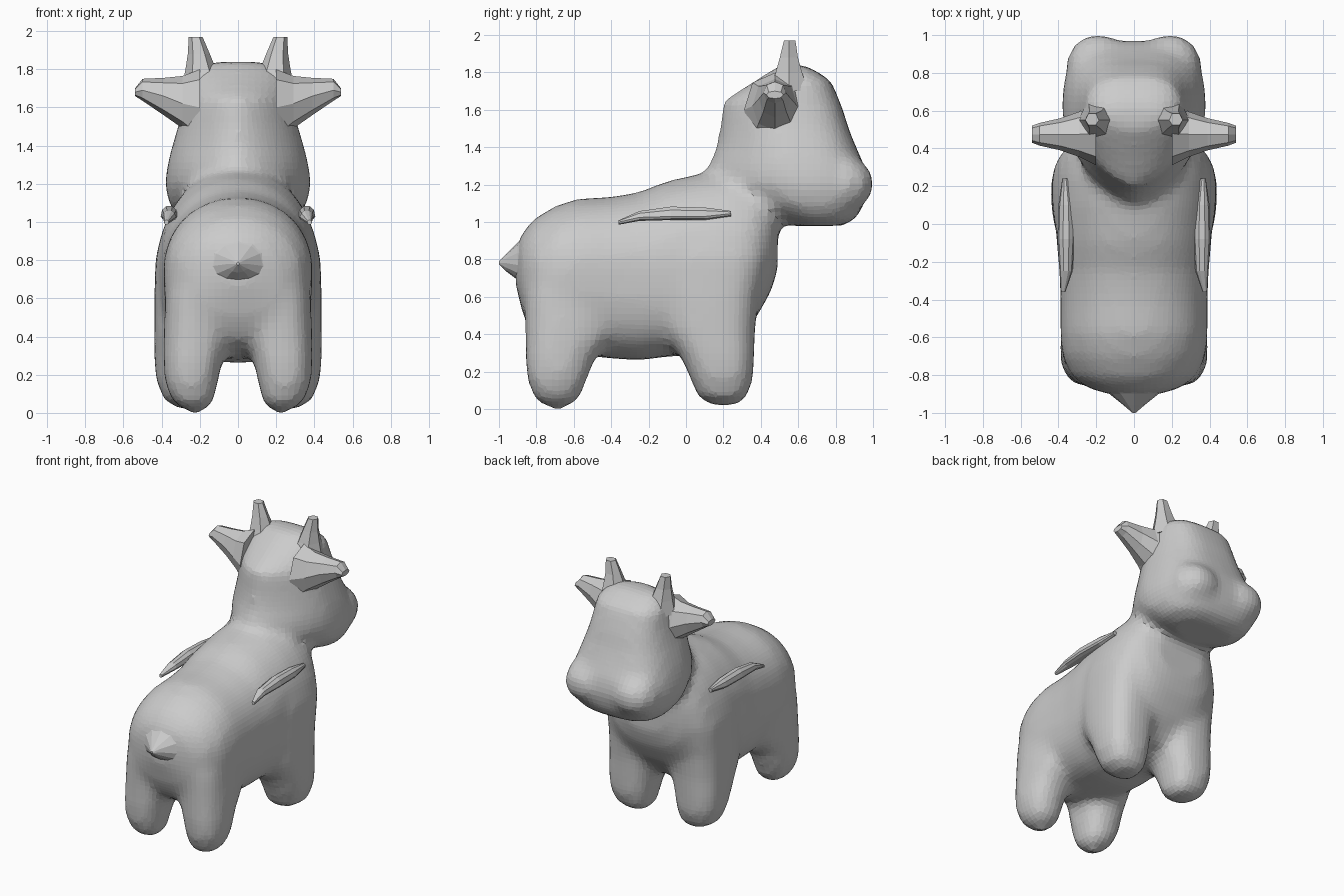
import bpy, bmesh
from math import sin, cos, pi, copysign


def spow(v, p):
    return copysign(abs(v) ** p, v)


def loft(bm, axis, sections, n_lo=2.2, n_hi=2.2, sides=24, side=1):
    """Skin of superellipse rings along an axis.
    Section: (position, centre u, half width u, low v, high v, v where widest)."""
    rings = []
    for t, uc, hu, lo, hi, mid in sections:
        ring = []
        for i in range(sides):
            a = 2 * pi * i / sides
            n = n_hi if sin(a) >= 0 else n_lo
            u = uc + hu * spow(cos(a), 2 / n)
            v = mid + (hi - mid if sin(a) >= 0 else mid - lo) * spow(sin(a), 2 / n)
            x, y, z = {'x': (t, u, v), 'y': (u, t, v), 'z': (u, v, t)}[axis]
            ring.append(bm.verts.new((x * side, y, z)))
        rings.append(ring)
    faces = [bm.faces.new(rings[0]), bm.faces.new(rings[-1])]
    for r, s in zip(rings, rings[1:]):
        for i in range(sides):
            j = (i + 1) % sides
            faces.append(bm.faces.new((r[i], r[j], s[j], s[i])))
    bmesh.ops.recalc_face_normals(bm, faces=faces)


def finish(bm, name):
    me = bpy.data.meshes.new(name)
    bm.to_mesh(me)
    bm.free()
    ob = bpy.data.objects.new(name, me)
    bpy.context.collection.objects.link(ob)
    return ob


def pair(name, axis, sections, **kw):
    bm = bmesh.new()
    loft(bm, axis, sections, **kw)
    ob = finish(bm, name)
    ob.modifiers.new("Mirror", 'MIRROR')
    return ob


# Body, head and legs: overlapping lofts fused into one skin
bm = bmesh.new()
# torso
loft(bm, 'y', [
    (-0.91, 0, 0.10, 0.66, 0.87, 0.76), (-0.87, 0, 0.24, 0.50, 0.95, 0.72),
    (-0.81, 0, 0.33, 0.38, 1.02, 0.70), (-0.70, 0, 0.38, 0.32, 1.085, 0.72),
    (-0.58, 0, 0.39, 0.29, 1.125, 0.75), (-0.40, 0, 0.39, 0.27, 1.135, 0.75),
    (-0.25, 0, 0.395, 0.26, 1.16, 0.75), (-0.10, 0, 0.41, 0.28, 1.22, 0.75),
    (0.10, 0, 0.42, 0.29, 1.265, 0.77), (0.25, 0, 0.41, 0.34, 1.28, 0.80),
    (0.37, 0, 0.37, 0.48, 1.25, 0.88), (0.45, 0, 0.30, 0.62, 1.20, 0.92),
    (0.49, 0, 0.20, 0.74, 1.12, 0.95)], n_lo=2.8, n_hi=2.1, sides=32)
# head, pinched to a crest at the back and boxy in front
loft(bm, 'z', [
    (0.98, 0, 0.22, 0.55, 0.84, 0.70), (1.02, 0, 0.31, 0.42, 0.91, 0.68),
    (1.10, 0, 0.365, 0.25, 0.955, 0.62), (1.20, 0, 0.385, 0.10, 0.975, 0.60),
    (1.30, 0, 0.37, 0.12, 0.955, 0.56), (1.40, 0, 0.345, 0.16, 0.91, 0.54),
    (1.50, 0, 0.315, 0.18, 0.87, 0.52), (1.60, 0, 0.29, 0.19, 0.84, 0.51),
    (1.65, 0, 0.28, 0.20, 0.82, 0.52), (1.75, 0, 0.26, 0.36, 0.78, 0.55),
    (1.80, 0, 0.22, 0.44, 0.71, 0.56), (1.84, 0, 0.14, 0.50, 0.63, 0.57)],
    n_lo=1.6, n_hi=3.0, sides=32)
for s in (1, -1):
    # muzzle lobes
    loft(bm, 'y', [(0.70, 0.19, 0.17, 1.03, 1.38, 1.2), (0.88, 0.19, 0.165, 1.05, 1.36, 1.2),
                   (0.96, 0.19, 0.12, 1.10, 1.31, 1.2), (1.0, 0.19, 0.05, 1.16, 1.25, 1.2)], side=s)
    # hind legs
    loft(bm, 'z', [
        (0.0, 0.22, 0.03, -0.72, -0.66, -0.69), (0.05, 0.235, 0.105, -0.81, -0.57, -0.69),
        (0.16, 0.245, 0.14, -0.85, -0.53, -0.69), (0.28, 0.235, 0.155, -0.86, -0.48, -0.68),
        (0.40, 0.22, 0.17, -0.86, -0.38, -0.66), (0.62, 0.19, 0.19, -0.87, -0.30, -0.65),
        (0.80, 0.18, 0.18, -0.84, -0.30, -0.62)], side=s, n_lo=2.4, n_hi=2.4)
    # front legs
    loft(bm, 'z', [
        (0.02, 0.24, 0.07, 0.13, 0.27, 0.2), (0.07, 0.26, 0.13, 0.06, 0.33, 0.2),
        (0.17, 0.27, 0.16, 0.02, 0.36, 0.2), (0.28, 0.265, 0.175, -0.03, 0.365, 0.19),
        (0.42, 0.25, 0.19, -0.13, 0.37, 0.17), (0.60, 0.235, 0.205, -0.18, 0.39, 0.17),
        (0.80, 0.225, 0.21, -0.18, 0.44, 0.17), (0.95, 0.20, 0.20, -0.15, 0.46, 0.17),
        (1.06, 0.18, 0.16, -0.1, 0.44, 0.17)], side=s, n_lo=2.4, n_hi=2.6)
body = finish(bm, "body_head_and_legs")
rm = body.modifiers.new("Fuse", 'REMESH')
rm.mode = 'VOXEL'
rm.voxel_size = 0.035
sm = body.modifiers.new("Soften", 'SMOOTH')
sm.factor, sm.iterations = 0.5, 7

# Stubby pointed tail
bm = bmesh.new()
loft(bm, 'y', [(-0.80, 0, 0.30, 0.58, 1.00, 0.76), (-0.90, 0, 0.13, 0.69, 0.89, 0.77),
               (-0.96, 0, 0.055, 0.735, 0.83, 0.78), (-1.0, 0, 0.008, 0.775, 0.79, 0.78)], sides=12)
finish(bm, "tail")

# Horns
pair("horns", 'z', [(1.70, 0.185, 0.11, 0.43, 0.67, 0.55), (1.80, 0.195, 0.08, 0.47, 0.63, 0.55),
                    (1.88, 0.205, 0.058, 0.495, 0.605, 0.55), (1.97, 0.222, 0.036, 0.52, 0.59, 0.55)],
     sides=6)

# Ears, wide at the root and blunt at the tip
pair("ears", 'x', [(0.20, 0.48, 0.17, 1.40, 1.80, 1.60), (0.29, 0.475, 0.12, 1.49, 1.765, 1.62),
                   (0.39, 0.475, 0.085, 1.56, 1.755, 1.66), (0.50, 0.475, 0.06, 1.635, 1.75, 1.69),
                   (0.54, 0.475, 0.045, 1.66, 1.70, 1.68)], sides=8)

# Thin shoulder folds along the flanks
pair("shoulder_folds", 'y', [(-0.36, 0.375, 0.012, 0.985, 1.01, 1.0), (-0.25, 0.36, 0.035, 1.005, 1.06, 1.025),
                             (-0.08, 0.36, 0.045, 1.01, 1.085, 1.03), (0.10, 0.36, 0.04, 1.01, 1.08, 1.03),
                             (0.24, 0.365, 0.015, 1.03, 1.06, 1.045)], sides=10)
